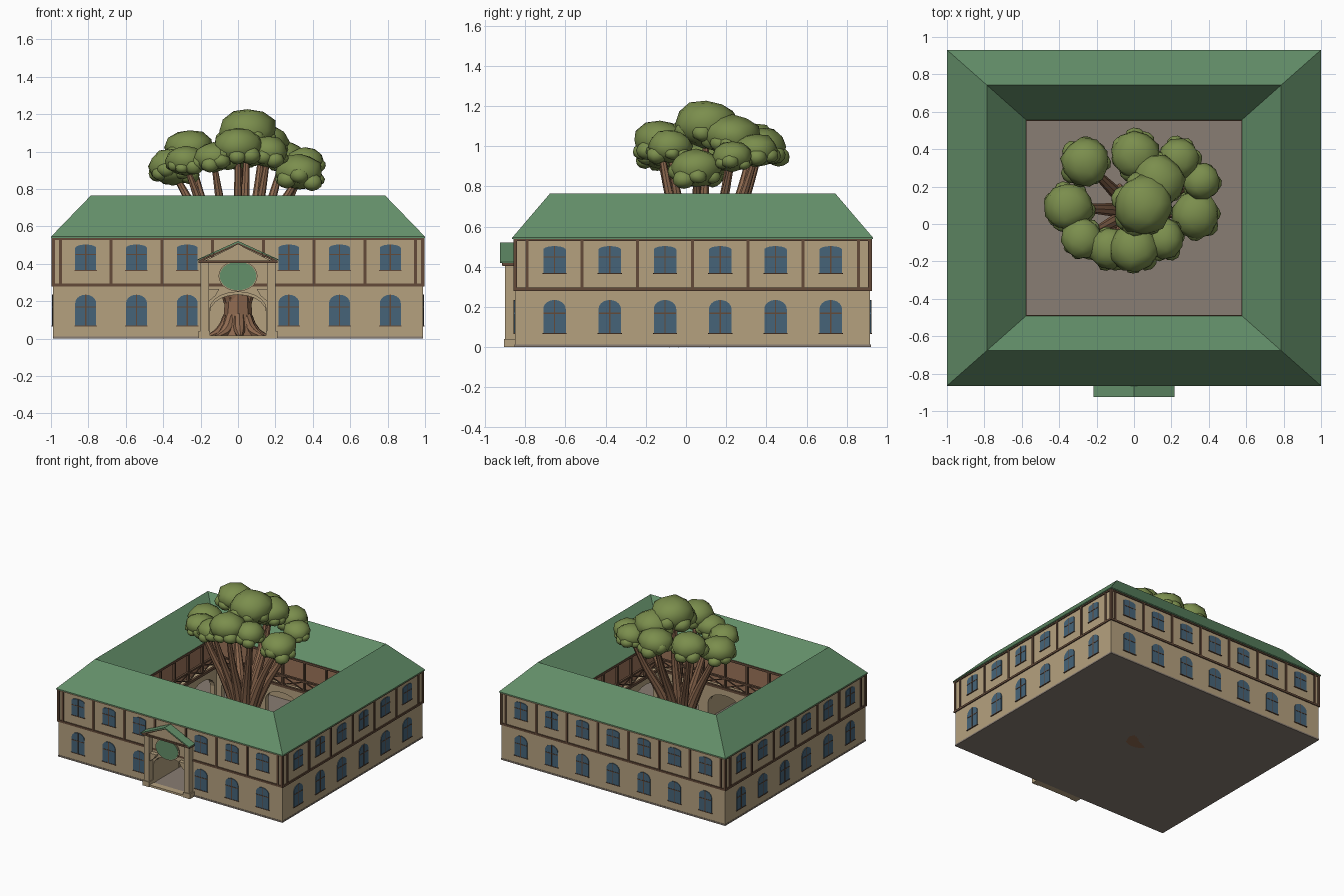
import bpy, bmesh, math, random
from mathutils import Matrix, Vector

random.seed(4)
if "Cube" in bpy.data.objects:
    bpy.data.objects.remove(bpy.data.objects["Cube"])


def material(name, hex_code):
    srgb = [int(hex_code[i:i + 2], 16) / 255 for i in (0, 2, 4)]
    col = [c / 12.92 if c < 0.04 else ((c + 0.055) / 1.055) ** 2.4 for c in srgb] + [1]
    m = bpy.data.materials.new(name)
    m.use_nodes = True
    m.diffuse_color = col
    m.node_tree.nodes["Principled BSDF"].inputs["Base Color"].default_value = col
    return m


ROOF = material("roof green", "64906a")
WALL = material("tan plaster", "b5a17f")
TIMBER = material("dark timber", "634a39")
GLASS = material("window blue", "466479")
FLOOR = material("paving grey", "897d73")
PANEL = material("gallery terracotta", "9c745a")
BARK = material("bark brown", "8f6a50")
LEAF = material("leaf green", "7b8e4d")

CY = 0.033                       # centre of the building in y
OUT = (0.988, 0.884)             # half sizes of the outer walls
INN = (0.58, 0.525)              # half sizes of the courtyard
FLOOR_Z, MID, EAVE = 0.012, 0.288, 0.54


def side(k, half):
    """Matrix of side k: local x runs along the wall, local -y points away from the court."""
    return (Matrix.Translation((0, CY, 0)) @ Matrix.Rotation(k * math.pi / 2, 4, "Z")
            @ Matrix.Translation((0, -half[1 - k % 2], 0)))


def prism(bm, outline, y0, y1, M=Matrix()):
    """Extrude an (x, z) outline from y0 to y1."""
    a = [bm.verts.new(M @ Vector((x, y0, z))) for x, z in outline]
    b = [bm.verts.new(M @ Vector((x, y1, z))) for x, z in outline]
    bm.faces.new(a)
    bm.faces.new(b[::-1])
    for i in range(len(a)):
        j = (i + 1) % len(a)
        bm.faces.new((a[j], a[i], b[i], b[j]))


def box(bm, x0, x1, y0, y1, z0, z1, M=Matrix()):
    prism(bm, [(x0, z0), (x1, z0), (x1, z1), (x0, z1)], y0, y1, M)


def bar(bm, p, q, w, y0, y1, M):
    """Diagonal bar in the wall plane from p to q."""
    p, q = Vector(p), Vector(q)
    n = (q - p).orthogonal().normalized() * w / 2
    prism(bm, [p - n, q - n, q + n, p + n], y0, y1, M)


def arch(cx, w, z0, spring, top, n=10):
    """Arched outline, from the lower left, over the top, to the lower right."""
    pts = [(cx - w / 2, z0)]
    for i in range(n + 1):
        t = math.pi * (1 - i / n)
        pts.append((cx + w / 2 * math.cos(t), spring + (top - spring) * math.sin(t)))
    return pts + [(cx + w / 2, z0)]


def wall(bm, half, z0, z1, y0, y1, M, holes=()):
    """Wall whose lower edge is notched by arched openings."""
    outline = [(-half, z0)]
    for h in holes:
        outline += h
    prism(bm, outline + [(half, z0), (half, z1), (-half, z1)], y0, y1, M)


def finish(bm, name, mat, smooth=None):
    bmesh.ops.recalc_face_normals(bm, faces=bm.faces[:])
    me = bpy.data.meshes.new(name)
    bm.to_mesh(me)
    bm.free()
    me.materials.append(mat)
    ob = bpy.data.objects.new(name, me)
    bpy.context.collection.objects.link(ob)
    if smooth:
        bpy.ops.object.select_all(action="DESELECT")
        ob.select_set(True)
        bpy.context.view_layer.objects.active = ob
        bpy.ops.object.shade_smooth_by_angle(angle=math.radians(smooth))
    return ob


parts = {n: bmesh.new() for n in ("outer_walls", "arcade_walls", "gallery_walls", "timber_frame",
                                  "gallery_railing", "window_panes", "window_bars", "ceiling")}
P = parts

# Outer walls with timber frame and windows
for k in range(4):
    M = side(k, OUT)
    half = OUT[k % 2]
    bays = 6 if k % 2 else 7
    step = 1.9 / 7 if bays == 7 else 0.275
    door = [arch(0, 0.3, FLOOR_Z, 0.16, 0.25)] if k == 0 else []
    wall(P["outer_walls"], half, FLOOR_Z, EAVE, 0, 0.05, M, door)
    for z0, z1 in ((0.28, 0.296), (0.528, 0.541)):
        box(P["timber_frame"], -half - 0.008, half + 0.008, -0.008, 0.01, z0, z1, M)
    posts = [(i - bays / 2) * step for i in range(bays + 1)] + [-half, half]
    for x in posts:
        box(P["timber_frame"], x - 0.008, x + 0.008, -0.007, 0.01, MID, EAVE, M)
    for i in range(bays):
        x = (i - (bays - 1) / 2) * step
        if k == 0 and i == 3:
            continue
        for z0, spring, top in ((0.07, 0.19, 0.235), (0.368, 0.485, 0.503)):
            prism(P["window_panes"], arch(x, 0.112, z0, spring, top), -0.005, 0.01, M)
            bars = P["window_bars"]
            box(bars, x - 0.003, x + 0.003, -0.007, 0, z0, top, M)
            cross = z0 + 0.6 * (top - z0)
            box(bars, x - 0.054, x + 0.054, -0.007, 0, cross - 0.003, cross + 0.003, M)
            box(bars, x - 0.06, x + 0.06, -0.008, 0, z0 - 0.005, z0, M)

# Courtyard: arcade below, timber gallery above
for k in range(4):
    M = side(k, INN)
    half = INN[k % 2]
    pitch = half * 2 / 3
    holes = [arch(i * pitch, 0.3, FLOOR_Z, 0.14, 0.235) for i in (-1, 0, 1)]
    wall(P["arcade_walls"], half, FLOOR_Z, MID, -0.04, 0, M, holes)
    box(P["gallery_walls"], -half - 0.05, half + 0.05, -0.07, -0.05, MID, EAVE, M)
    depth = OUT[1 - k % 2] - INN[1 - k % 2]
    box(P["ceiling"], -half, half, 0.04 - depth, -0.03, 0.262, MID - 0.002, M)
    rail = P["gallery_railing"]
    for z0, z1 in ((0.28, 0.3), (0.37, 0.382), (0.522, 0.54)):
        box(rail, -half, half, -0.012, 0.006, z0, z1, M)
    n = 6
    w = 2 * half / n
    for i in range(n + 1):
        x = -half + i * w
        box(rail, x - 0.008, x + 0.008, -0.014, 0.004, MID, EAVE, M)
        if i < n:
            bar(rail, (x, 0.3), (x + w, 0.37), 0.008, -0.006, 0, M)
            bar(rail, (x, 0.37), (x + w, 0.3), 0.008, -0.006, 0, M)

colours = {"outer_walls": WALL, "arcade_walls": WALL, "gallery_walls": PANEL, "ceiling": WALL,
           "window_panes": GLASS}
for name, bm in parts.items():
    finish(bm, name, colours.get(name, TIMBER))

# Ground slab and passage side walls
bm = bmesh.new()
box(bm, -0.99, 0.99, CY - 0.887, CY + 0.887, 0, FLOOR_Z)
finish(bm, "ground_slab", FLOOR)
bm = bmesh.new()
for s in (-1, 1):
    box(bm, s * 0.152, s * 0.17, CY - OUT[1] + 0.04, CY - INN[1] - 0.03, FLOOR_Z, MID)
finish(bm, "passage_walls", WALL)

# Hipped ring roof: rectangles for eave, ridge and inner eave
bm = bmesh.new()
rings = []
for hx, hy, z in ((1, 0.898, 0.538), (1, 0.898, 0.545), (0.787, 0.71, 0.765), (0.577, 0.524, 0.54)):
    rings.append([bm.verts.new((sx * hx, CY + sy * hy, z))
                  for sx, sy in ((-1, -1), (1, -1), (1, 1), (-1, 1))])
for r, ring in enumerate(rings):
    nxt = rings[(r + 1) % 4]
    for i in range(4):
        j = (i + 1) % 4
        bm.faces.new((ring[i], ring[j], nxt[j], nxt[i]))
finish(bm, "ring_roof", ROOF)

# Entrance portico
F = CY - OUT[1]                  # plane of the front wall
bm = bmesh.new()
for s in (-1, 1):
    box(bm, s * 0.155, s * 0.2, F - 0.05, F, 0, 0.41)
    box(bm, s * 0.15, s * 0.21, F - 0.056, F, 0, 0.04)
    prism(bm, [(s * 0.155, 0.2), (s * 0.155, 0.265), (s * 0.1, 0.265), (s * 0.12, 0.23)],
          F - 0.04, F)
box(bm, -0.155, 0.155, F - 0.008, F, 0.255, 0.41)
box(bm, -0.155, 0.155, F - 0.05, F, 0, 0.016)
prism(bm, [(-0.19, 0.41), (0.19, 0.41), (0, 0.505)], F - 0.052, F)
finish(bm, "portico", WALL)

bm = bmesh.new()
box(bm, -0.212, 0.212, F - 0.062, F, 0.405, 0.418)
for s in (-1, 1):
    bar(bm, (s * 0.21, 0.412), (0, 0.51), 0.01, F - 0.066, F, Matrix())
finish(bm, "portico_trim", TIMBER)
bm = bmesh.new()
prism(bm, [(-0.216, 0.418), (0, 0.512), (0.216, 0.418), (0.216, 0.424), (0, 0.522), (-0.216, 0.424)],
      F - 0.074, F + 0.02)
finish(bm, "portico_roof", ROOF)


def oval(rx, rz):
    return [(rx * math.cos(i * math.pi / 16), 0.335 + rz * math.sin(i * math.pi / 16))
            for i in range(32)]


for name, rx, rz, y, mat in (("sign_rim", 0.104, 0.082, 0.042, WALL), ("sign_plate", 0.098, 0.076, 0.046, ROOF)):
    bm = bmesh.new()
    prism(bm, oval(rx, rz), F - y, F - 0.034)
    finish(bm, name, mat)

# Tree: clumps as (x, y, z, radius)
CLUMPS = [(-.26, .33, 1.02, .13), (-.35, .09, .92, .13), (-.28, -.08, .95, .11),
          (-.13, -.13, .97, .11), (0, -.13, 1.03, .13), (.16, -.08, 1, .11),
          (.33, .05, .89, .13), (.05, .1, 1.11, .16), (.13, .23, 1.05, .14),
          (.01, .37, 1, .13), (.24, .35, .98, .11), (.36, .23, .95, .1)]
ROOT = Vector((0, 0.07, 0))

cu = bpy.data.curves.new("tree_wood", "CURVE")
cu.dimensions = "3D"
cu.bevel_depth = 1
cu.bevel_resolution = 2
cu.resolution_u = 5
cu.use_fill_caps = True


def limb(points, radii):
    sp = cu.splines.new("BEZIER")
    sp.bezier_points.add(len(points) - 1)
    for bp, p, r in zip(sp.bezier_points, points, radii):
        bp.co, bp.radius = p, r
        bp.handle_left_type = bp.handle_right_type = "AUTO"


limb([ROOT + Vector((0, 0, z)) for z in (0, 0.1, 0.3)], (0.105, 0.077, 0.066))
for i in range(7):
    d = Vector((math.cos(i * 0.9 + 0.3), math.sin(i * 0.9 + 0.3), 0))
    limb([ROOT + d * 0.05 + Vector((0, 0, 0.12)), ROOT + d * 0.09 + Vector((0, 0, 0.045)),
          ROOT + d * 0.16 + Vector((0, 0, 0.01))], (0.03, 0.03, 0.012))
for x, y, z, r in CLUMPS:
    out = Vector((x, y - ROOT.y, 0))
    limb([ROOT + out * 0.1 + Vector((0, 0, 0.2)), ROOT + out * 0.38 + Vector((0, 0, 0.48)),
          ROOT + out * 0.72 + Vector((0, 0, 0.72)), (x, y, z - 0.02)], (0.042, 0.034, 0.024, 0.014))
tmp = bpy.data.objects.new("tree_wood_curve", cu)
bpy.context.collection.objects.link(tmp)
me = bpy.data.meshes.new_from_object(tmp.evaluated_get(bpy.context.evaluated_depsgraph_get()))
bpy.data.objects.remove(tmp)
bm = bmesh.new()
bm.from_mesh(me)
finish(bm, "tree_trunk_and_branches", BARK, 40)

# Foliage: a squashed ball per clump with smaller bumps round its rim
bm = bmesh.new()


def ball(c, r, flat):
    M = Matrix.Translation(c) @ Matrix.Rotation(random.uniform(0, 6), 4, "Z") @ Matrix.Diagonal((r, r, r * flat, 1))
    made = bmesh.ops.create_icosphere(bm, subdivisions=2, radius=1, matrix=M)
    for v in made["verts"]:
        v.co += (v.co - Vector(c)) * random.uniform(-0.06, 0.06)


for x, y, z, r in CLUMPS:
    ball((x, y, z), r, 0.75)
    for i in range(7):
        a = i * math.tau / 7 + random.uniform(-0.3, 0.3)
        ball((x + 0.68 * r * math.cos(a), y + 0.68 * r * math.sin(a),
              z - r * random.uniform(0.1, 0.45)), r * random.uniform(0.32, 0.48), 0.85)
finish(bm, "tree_foliage", LEAF, 60)
